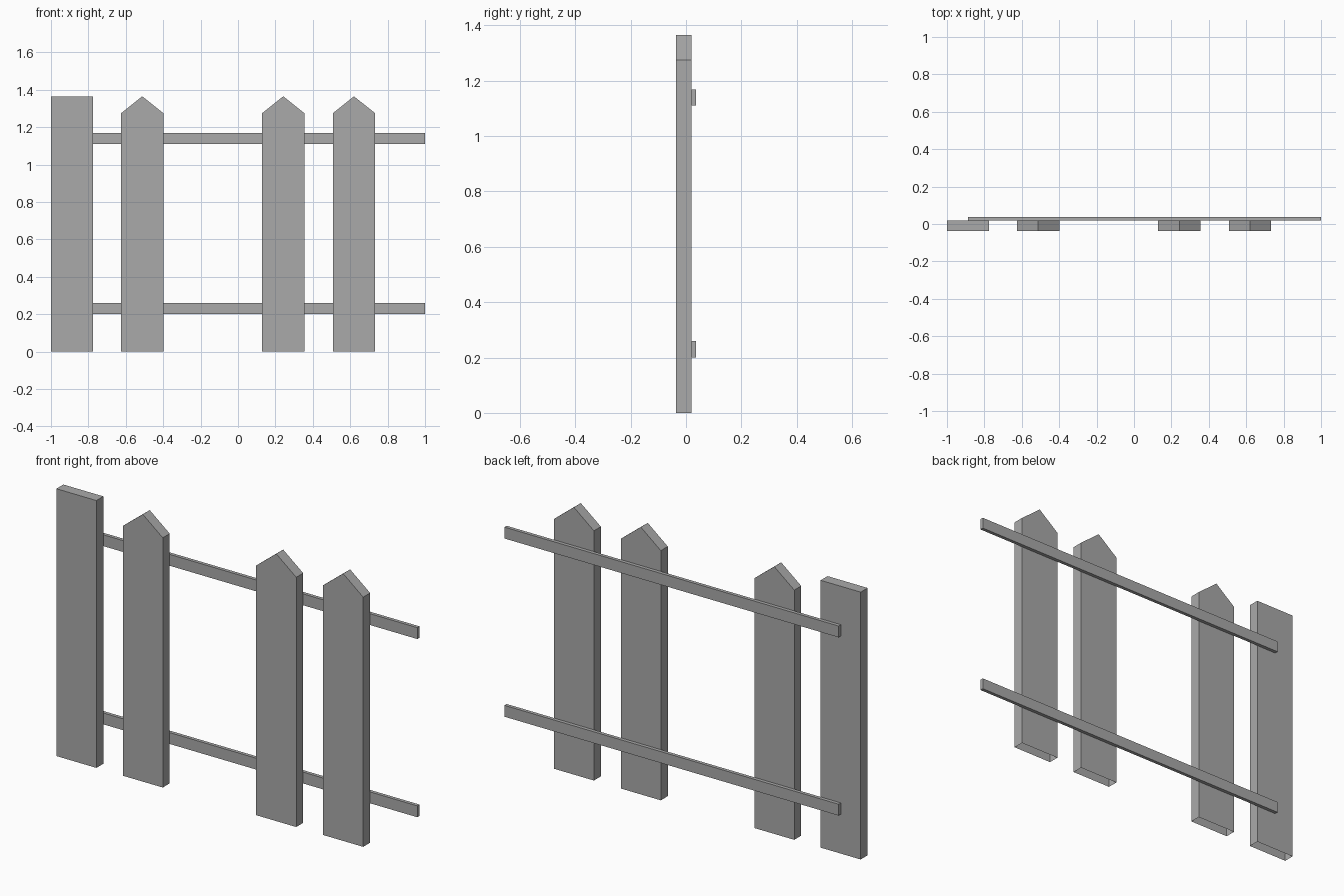
import bpy
import bmesh

cube = bpy.data.objects.get("Cube")
if cube:
    bpy.data.objects.remove(cube, do_unlink=True)

grey = bpy.data.materials.new("plain_grey")
grey.use_nodes = True
colour = (0.4, 0.4, 0.4, 1)
grey.diffuse_color = colour
grey.node_tree.nodes["Principled BSDF"].inputs["Base Color"].default_value = colour

FRONT, MIDDLE, BACK = -0.037, 0.019, 0.037
WIDTH, HEIGHT, SHOULDER = 0.226, 1.365, 1.275


def board(name, profile, y0, y1, open_bottom=False):
    """Extrude an x-z outline, whose first edge is the bottom, from y0 to y1."""
    bm = bmesh.new()
    front = [bm.verts.new((x, y0, z)) for x, z in profile]
    back = [bm.verts.new((x, y1, z)) for x, z in profile]
    bm.faces.new(front)
    bm.faces.new(back[::-1])
    count = len(profile)
    for i in range(1 if open_bottom else 0, count):
        j = (i + 1) % count
        bm.faces.new((front[j], front[i], back[i], back[j]))
    bmesh.ops.recalc_face_normals(bm, faces=bm.faces)
    mesh = bpy.data.meshes.new(name)
    bm.to_mesh(mesh)
    bm.free()
    mesh.materials.append(grey)
    bpy.context.collection.objects.link(bpy.data.objects.new(name, mesh))


def rectangle(x0, x1, z0, z1):
    return [(x0, z0), (x1, z0), (x1, z1), (x0, z1)]


# Square-topped end post, hollow underneath
board("end_post", rectangle(-1, -1 + WIDTH, 0, HEIGHT), FRONT, MIDDLE, True)

# Pointed pickets, with one gap in the row
for name, x in (("right_picket", -0.512), ("middle_picket", 0.242), ("left_picket", 0.62)):
    a, b = x - WIDTH / 2, x + WIDTH / 2
    outline = [(a, 0), (b, 0), (b, SHOULDER), (x, HEIGHT), (a, SHOULDER)]
    board(name, outline, FRONT, MIDDLE, True)

# Rails across the back
for name, z in (("lower_rail", 0.201), ("upper_rail", 1.111)):
    board(name, rectangle(-0.888, 1, z, z + 0.058), MIDDLE, BACK)
